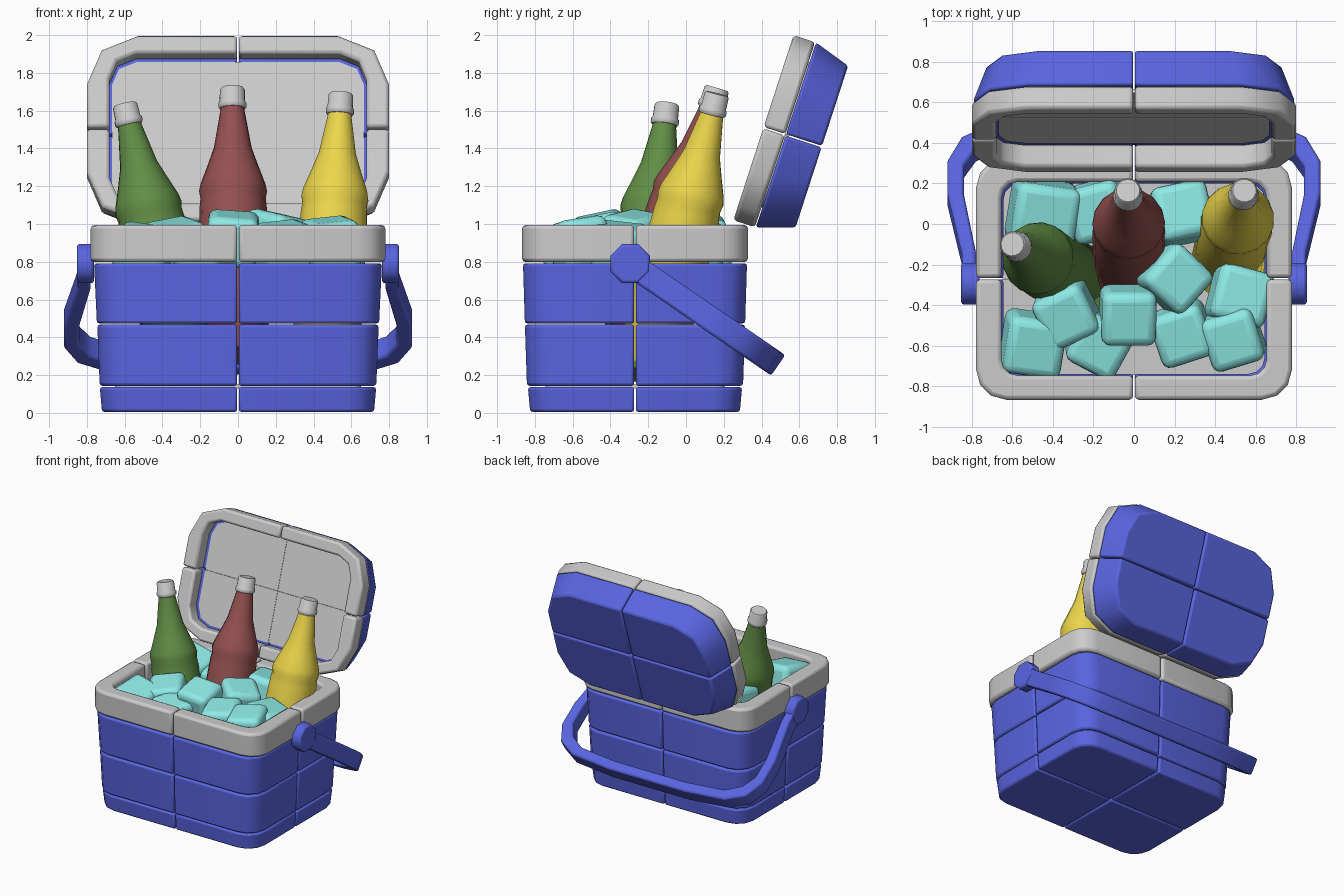
import bpy, bmesh, math
from math import radians, sin, cos, pi
from mathutils import Vector, Euler

if "Cube" in bpy.data.objects:
    bpy.data.objects.remove(bpy.data.objects["Cube"])


def material(name, rgb):
    m = bpy.data.materials.new(name)
    m.diffuse_color = (*rgb, 1)
    m.use_nodes = True
    m.node_tree.nodes["Principled BSDF"].inputs["Base Color"].default_value = m.diffuse_color
    return m


BLUE = material("blue", (0.10, 0.13, 0.75))
ICE = material("ice", (0.27, 0.83, 0.80))
GREEN = material("green_glass", (0.12, 0.27, 0.06))
RED = material("red_glass", (0.30, 0.08, 0.08))
YELLOW = material("yellow_glass", (0.83, 0.67, 0.07))


def finish(bm, name, mat, bevel=0, segs=2, mirror=None, loc=(0, 0, 0), rot=(0, 0, 0), angle=50):
    bmesh.ops.recalc_face_normals(bm, faces=bm.faces)
    me = bpy.data.meshes.new(name)
    bm.to_mesh(me)
    bm.free()
    ob = bpy.data.objects.new(name, me)
    bpy.context.collection.objects.link(ob)
    ob.location, ob.rotation_euler = loc, rot
    if mat:
        me.materials.append(mat)
    if bevel:
        b = ob.modifiers.new("bevel", "BEVEL")
        b.width, b.segments = bevel, segs
        b.limit_method, b.angle_limit = "ANGLE", radians(50)
    if mirror:
        m = ob.modifiers.new("mirror", "MIRROR")
        m.use_axis = mirror
        m.use_mirror_merge = False
    me.shade_smooth()
    me.set_sharp_from_angle(angle=radians(angle))
    return ob


def prism(name, lo, hi, z0, z1, mat, **kw):
    """Solid between two matching outlines."""
    bm = bmesh.new()
    a = [bm.verts.new((x, y, z0)) for x, y in lo]
    b = [bm.verts.new((x, y, z1)) for x, y in hi]
    bm.faces.new(a)
    bm.faces.new(b)
    for i in range(len(a)):
        j = (i + 1) % len(a)
        bm.faces.new((a[i], a[j], b[j], b[i]))
    return finish(bm, name, mat, **kw)


def corner(hx, hy, r, n, g):
    """Quarter of a rounded rectangle, from the y axis round to the x axis."""
    arc = [(hx - r + r * sin(t), hy - r + r * cos(t))
           for t in (pi / 2 * i / n for i in range(n + 1))]
    return [(g, hy)] + arc + [(hx, g)]


def panels(name, z0, z1, lo, hi, inner, mat, n=3, g=0.004, bevel=0.014, **kw):
    """Four mirrored quarter panels; hollow if an inner outline is given."""
    inside = corner(*inner, n, g)[::-1] if inner else [(g, g)]
    return prism(name, corner(*lo, n, g) + inside, corner(*hi, n, g) + inside, z0, z1, mat,
                 bevel=bevel, mirror=(True, True, False), **kw)


# Box: base, two bands of wall panels, grey floor and rim
C = (0, -0.27, 0)
WELL = (0.645, 0.47, 0.08)
panels("box_base", 0.005, 0.137, (0.72, 0.555, 0.15), (0.732, 0.567, 0.15), None, BLUE, loc=C)
panels("lower_wall", 0.143, 0.467, (0.732, 0.572, 0.15), (0.745, 0.583, 0.15), WELL, BLUE, loc=C)
panels("upper_wall", 0.473, 0.792, (0.747, 0.583, 0.15), (0.762, 0.593, 0.15), WELL, BLUE, loc=C)
panels("box_rim", 0.798, 0.995, (0.78, 0.598, 0.15), (0.78, 0.598, 0.15), (0.655, 0.478, 0.08), None,
       bevel=0.02, loc=C)
panels("box_floor", 0.13, 0.15, (0.65, 0.475, 0.05), (0.65, 0.475, 0.05), None, None,
       g=0.001, bevel=0, loc=C)

# Open lid, leaning back
LID = dict(loc=(0, 0.41, 1.51), rot=(radians(72), 0, 0), n=2)
panels("lid_rim", -0.12, 0, (0.8, 0.515, 0.27), (0.8, 0.515, 0.27), (0.68, 0.415, 0.14), None,
       bevel=0.018, **LID)
panels("lid_shell", -0.325, -0.125, (0.725, 0.45, 0.25), (0.795, 0.515, 0.27), None, BLUE, **LID)
panels("lid_liner", -0.14, -0.118, (0.668, 0.403, 0.13), (0.668, 0.403, 0.13), None, None,
       g=0.001, bevel=0, **LID)

# Carrying handle hanging behind the box, with its two pivots
outer = [(0.85, 0), (0.85, 0.15), (0.92, 0.5), (0.92, 0.7), (0.85, 0.84), (0.7, 0.92), (0.35, 0.95)]
inner = [(0.33, 0.87), (0.66, 0.84), (0.78, 0.77), (0.84, 0.67), (0.84, 0.5), (0.78, 0.15), (0.78, 0)]


def flip(pts):
    return [(-x, y) for x, y in reversed(pts)]


loop = outer + flip(outer) + flip(inner) + inner
prism("handle", loop, loop, -0.066, 0.066, BLUE, bevel=0.014,
      loc=(0, -0.295, 0.79), rot=(radians(-34.5), 0, 0))
disc = [(0.112 * cos(pi / 4 * i + pi / 8), 0.112 * sin(pi / 4 * i + pi / 8)) for i in range(8)]
for side in (-1, 1):
    prism("handle_pivot", disc, disc, -0.045, 0.045, BLUE, bevel=0.014,
          loc=(side * 0.808, -0.295, 0.79), rot=(0, pi / 2, 0))


# Bottles: turned profiles (radius, distance below the cap top)
def lathe(name, profile, mat, loc, rot):
    bm = bmesh.new()
    vs = [bm.verts.new((r, 0, -t)) for r, t in profile]
    es = [bm.edges.new(p) for p in zip(vs, vs[1:])]
    bmesh.ops.spin(bm, geom=vs + es, cent=(0, 0, 0), axis=(0, 0, 1), angle=2 * pi, steps=16)
    bmesh.ops.remove_doubles(bm, verts=bm.verts, dist=0.0005)
    return finish(bm, name, mat, loc=loc, rot=rot, angle=40)


GLASS = [(0, 0.09), (0.06, 0.09), (0.065, 0.13), (0.1, 0.33), (0.135, 0.43), (0.172, 0.53),
         (0.18, 0.57), (0.173, 0.61), (0.178, 0.66), (0.182, 0.8), (0.182, 1.46), (0.165, 1.48), (0, 1.48)]
CAP = [(0, 0), (0.058, 0), (0.066, 0.01), (0.068, 0.075), (0.075, 0.085), (0.075, 0.105),
       (0.068, 0.115), (0, 0.115)]
for label, mat, top, low in (
        ("green", GREEN, (-0.6, -0.1, 1.635), (-0.455, -0.18, 1)),
        ("red", RED, (-0.03, 0.165, 1.72), (-0.025, -0.05, 1)),
        ("yellow", YELLOW, (0.545, 0.165, 1.69), (0.505, -0.01, 1))):
    tilt = (Vector(top) - Vector(low)).to_track_quat("Z", "Y").to_euler()
    lathe(label + "_bottle", GLASS, mat, top, tilt)
    lathe(label + "_bottle_cap", CAP, None, top, tilt)

# Ice cubes: centre, size, rotation in degrees
for x, y, z, s, rx, ry, rz in (
        (-0.45, 0.05, 0.86, 0.32, 8, 8, -8),
        (-0.17, 0.07, 0.86, 0.28, 5, -12, 15),
        (0.23, 0.05, 0.88, 0.28, -8, 10, 12),
        (0.2, -0.27, 0.92, 0.27, 10, 8, 48),
        (-0.33, -0.44, 0.88, 0.27, 10, -10, 25),
        (-0.03, -0.45, 0.92, 0.27, 12, 4, 0),
        (0.24, -0.54, 0.87, 0.27, 8, -6, 18),
        (0.52, -0.36, 0.86, 0.28, -6, 8, -15),
        (0.49, -0.56, 0.89, 0.27, 8, -6, 17),
        (-0.5, -0.59, 0.84, 0.29, 10, 8, -8),
        (-0.17, -0.59, 0.83, 0.27, 8, 6, -28)):
    bm = bmesh.new()
    bmesh.ops.create_cube(bm, size=s)
    finish(bm, "ice_cube", ICE, bevel=0.045, segs=3, loc=(x, y, z),
           rot=Euler((radians(rx), radians(ry), radians(rz))))
